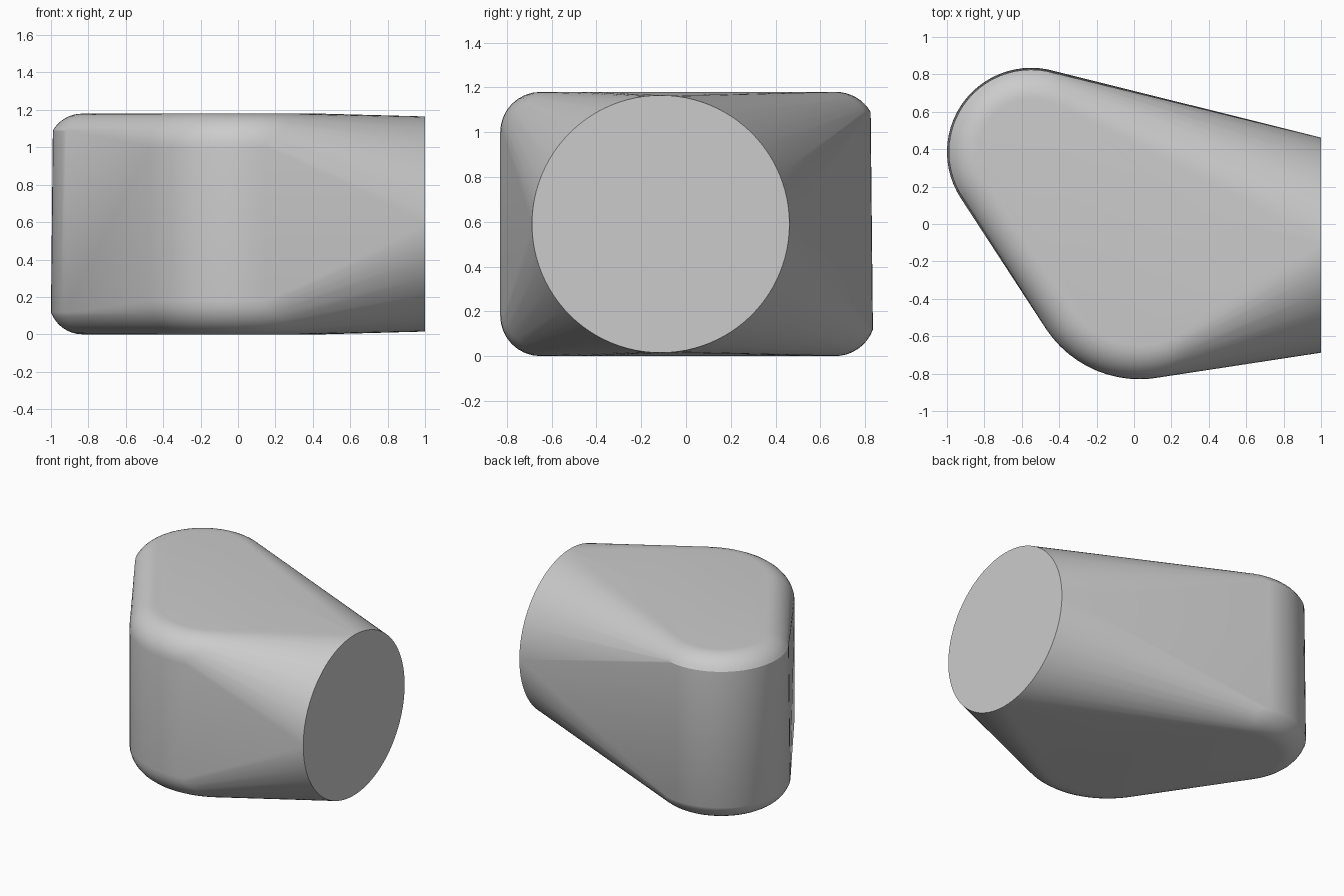
import bpy, bmesh
from math import sin, cos, pi, radians

cube = bpy.data.objects.get("Cube")
if cube:
    bpy.data.objects.remove(cube, do_unlink=True)

HEIGHT, FILLET, SEGMENTS = 1.18, 0.18, 64
bm = bmesh.new()


def rounded_rim(cx, cy, radius, start, top):
    """Rings of points following a fillet from the side wall to a flat cap."""
    start = radians(start)
    for i in range(9):
        a = start + (pi / 2 - start) * i / 8
        r = radius - FILLET * (cos(start) - cos(a))
        lift = FILLET * (1 - sin(a))
        z = HEIGHT - lift if top else lift
        for k in range(SEGMENTS):
            t = 2 * pi * k / SEGMENTS
            bm.verts.new((cx + r * cos(t), cy + r * sin(t), z))


# Front rounded post
for top in (True, False):
    rounded_rim(0.03, -0.23, 0.60, 0, top)

# Back rounded post, slightly narrower at the top
rounded_rim(-0.55, 0.385, 0.44, 30, True)
rounded_rim(-0.55, 0.385, 0.45, 20, False)

# Round end face
for k in range(96):
    t = 2 * pi * k / 96
    bm.verts.new((1, -0.113 + 0.575 * cos(t), 0.59 + 0.575 * sin(t)))

# Stretch one skin over the posts and the end face
hull = bmesh.ops.convex_hull(bm, input=bm.verts[:])
unused = {g for g in hull["geom_interior"] + hull["geom_unused"]
          if isinstance(g, bmesh.types.BMVert)}
bmesh.ops.delete(bm, geom=list(unused), context="VERTS")
bmesh.ops.dissolve_limit(bm, angle_limit=radians(0.2), verts=bm.verts[:],
                         edges=bm.edges[:])
bmesh.ops.recalc_face_normals(bm, faces=bm.faces[:])

mesh = bpy.data.meshes.new("rounded_body")
bm.to_mesh(mesh)
bm.free()
body = bpy.data.objects.new("rounded_body", mesh)
bpy.context.collection.objects.link(body)

# Plain grey
grey = bpy.data.materials.new("light_grey")
grey.use_nodes = True
color = (0.6, 0.6, 0.6, 1)
grey.diffuse_color = color
grey.node_tree.nodes["Principled BSDF"].inputs["Base Color"].default_value = color
mesh.materials.append(grey)

bpy.context.view_layer.objects.active = body
body.select_set(True)
bpy.ops.object.shade_smooth_by_angle(angle=radians(30))
